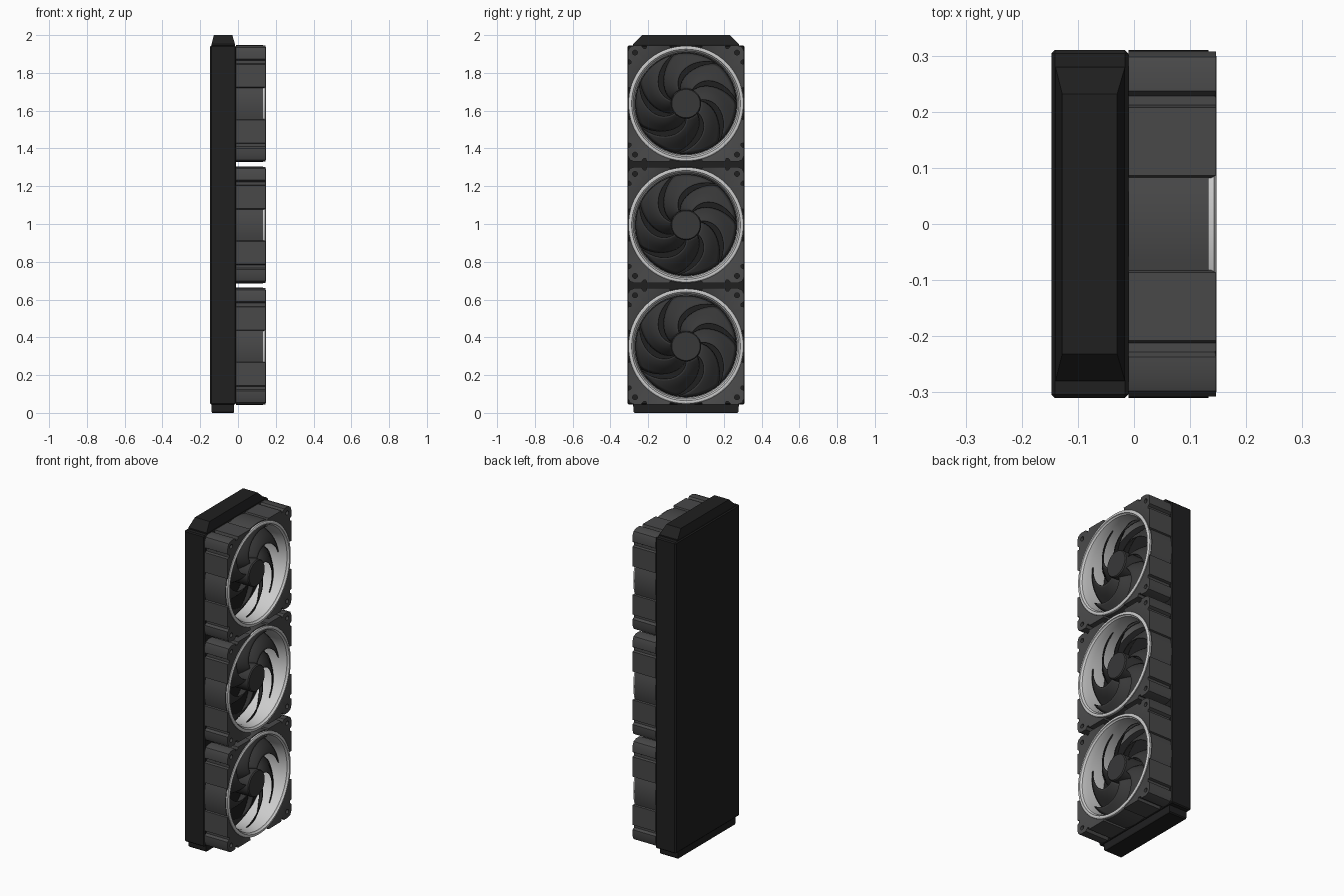
import bpy, bmesh, math
from mathutils import Vector

if "Cube" in bpy.data.objects:
    bpy.data.objects.remove(bpy.data.objects["Cube"])

PITCH, Z0 = 0.6425, 0.3525      # fan spacing and lowest fan centre


def mat(name, v):
    m = bpy.data.materials.new(name)
    m.diffuse_color = (v, v, v * 1.01, 1)
    m.use_nodes = True
    m.node_tree.nodes["Principled BSDF"].inputs["Base Color"].default_value = m.diffuse_color
    return m


BLACK, GREY = mat("black", 0.014), mat("dark_grey", 0.065)
DARK, SILVER = mat("charcoal", 0.04), mat("silver", 0.55)


def finish(bm, name, m, z=0.0, smooth=True, fan=False):
    bmesh.ops.recalc_face_normals(bm, faces=bm.faces)
    me = bpy.data.meshes.new(name)
    bm.to_mesh(me)
    bm.free()
    if smooth:
        for p in me.polygons:
            p.use_smooth = True
        me.set_sharp_from_angle(angle=math.radians(28))
    me.materials.append(m)
    ob = bpy.data.objects.new(name, me)
    ob.location.z = z
    bpy.context.collection.objects.link(ob)
    if fan:
        stack(ob)
    return ob


def stack(ob):
    a = ob.modifiers.new("three_fans", 'ARRAY')
    a.count = 3
    a.use_relative_offset = False
    a.use_constant_offset = True
    a.constant_offset_displace = (0, 0, PITCH)


def rings_to_faces(bm, rings, closed):
    n = len(rings[0])
    last = len(rings) if closed else len(rings) - 1
    for k in range(last):
        a, b = rings[k], rings[(k + 1) % len(rings)]
        for i in range(n):
            j = (i + 1) % n
            bm.faces.new((a[i], a[j], b[j], b[i]))


def lathe(name, profile, m, n=72, closed=True):
    """Spin an (x, radius) profile about the fan axis."""
    bm = bmesh.new()
    rings = [[bm.verts.new((x, r * math.cos(2 * math.pi * i / n), r * math.sin(2 * math.pi * i / n)))
              for i in range(n)] for x, r in profile]
    rings_to_faces(bm, rings, closed)
    if not closed:
        bm.faces.new(rings[0])
        bm.faces.new(rings[-1])
    return finish(bm, name, m, Z0, fan=True)


def loft(name, sections, m):
    """Stack of rectangles (z, x0, x1, y half width)."""
    bm = bmesh.new()
    rings = [[bm.verts.new(p) for p in ((x0, -y, z), (x1, -y, z), (x1, y, z), (x0, y, z))]
             for z, x0, x1, y in sections]
    rings_to_faces(bm, rings, False)
    bm.faces.new(rings[0])
    bm.faces.new(rings[-1])
    return finish(bm, name, m, smooth=False)


# Radiator body with its two end tanks
body = loft("radiator_core", [(0.045, -0.147, -0.01, 0.31), (1.945, -0.147, -0.01, 0.31)], BLACK)
bev = body.modifiers.new("edge", 'BEVEL')
bev.width, bev.segments = 0.006, 1
loft("top_tank", [(1.94, -0.14, -0.016, 0.28), (1.952, -0.14, -0.016, 0.28),
                  (2.0, -0.128, -0.03, 0.232)], BLACK)
loft("bottom_tank", [(0.0, -0.137, -0.023, 0.272), (0.006, -0.14, -0.02, 0.278),
                     (0.05, -0.14, -0.02, 0.28)], BLACK)

# Fan frame outline: one side (u along, v outward), then turned four times
half = [(0.274, 0.3075), (0.237, 0.3075), (0.228, 0.292), (0.212, 0.292), (0.208, 0.3075),
        (0.17, 0.3075), (0.13, 0.3075), (0.0865, 0.3075)]
arc = [(0.31 * math.sin(t), 0.31 * math.cos(t)) for t in
       [0.271 * (1 - k / 4) for k in range(9)]]
side = [(0.298, 0.298)] + half + arc + [(-u, v) for u, v in reversed(half)]
outline = []
for k in range(4):
    c, s = round(math.cos(k * math.pi / 2)), round(math.sin(k * math.pi / 2))
    outline += [(u * c - v * s, u * s + v * c, abs(u) < 0.084) for u, v in side]

bm = bmesh.new()
rings = [[] for _ in range(5)]
for u, v, mid in outline:
    r = math.hypot(u, v)
    for ring, rad, x in zip(rings, (r, r, 0.303, 0.284, 0.284),
                            (-0.01, 0.133 if mid else 0.146, 0.132 if mid else 0.138, 0.13, -0.01)):
        ring.append(bm.verts.new((x, u / r * rad, v / r * rad)))
rings_to_faces(bm, rings, True)
frame = finish(bm, "fan_frames", GREY, Z0)

# Screw holes through the frame corners
bm = bmesh.new()
for sy in (-1, 1):
    for sz in (-1, 1):
        lo, hi = [[bm.verts.new((x, sy * 0.27 + 0.013 * math.cos(i * math.pi / 8),
                                 sz * 0.27 + 0.013 * math.sin(i * math.pi / 8)))
                   for i in range(16)] for x in (-0.05, 0.2)]
        rings_to_faces(bm, [lo, hi], False)
        bm.faces.new(lo)
        bm.faces.new(hi)
cutter = finish(bm, "screw_hole_cutter", GREY, Z0, smooth=False)
cutter.hide_render = True
cutter.hide_set(True)
cut = frame.modifiers.new("screw_holes", 'BOOLEAN')
cut.operation, cut.object, cut.solver = 'DIFFERENCE', cutter, 'EXACT'
stack(frame)

# Silver duct liner with front rim
lathe("silver_rings", [(-0.008, 0.27), (0.10, 0.271), (0.135, 0.28), (0.14, 0.286), (0.147, 0.288),
                       (0.147, 0.299), (0.143, 0.305), (0.128, 0.305), (0.128, 0.289),
                       (-0.008, 0.289)], SILVER)

# Hub
lathe("fan_hubs", [(-0.009, 0.08), (0.122, 0.08), (0.128, 0.075)], DARK, 40, closed=False)

# Seven swept blades
bm = bmesh.new()
NB, NR, NC = 7, 12, 8
for b in range(NB):
    grid = []
    for i in range(NR + 1):
        s = i / NR
        r = 0.074 + (0.266 - 0.074) * s
        sweep = math.radians(62) * s ** 1.25
        width = 2 * math.pi / NB * (0.95 - 0.22 * math.sin(math.pi * s))
        row = []
        for j in range(NC + 1):
            t = j / NC
            a = math.pi / 2 + b * 2 * math.pi / NB - sweep - (t - 0.5) * width
            x = 0.022 + (0.085 - 0.02 * s) * t + 0.012 * math.sin(math.pi * t)
            row.append(bm.verts.new((x, r * math.cos(a), r * math.sin(a))))
        grid.append(row)
    for i in range(NR):
        for j in range(NC):
            bm.faces.new((grid[i][j], grid[i + 1][j], grid[i + 1][j + 1], grid[i][j + 1]))
blades = finish(bm, "fan_blades", DARK, Z0)
sol = blades.modifiers.new("thickness", 'SOLIDIFY')
sol.thickness, sol.offset = 0.005, 0
stack(blades)
